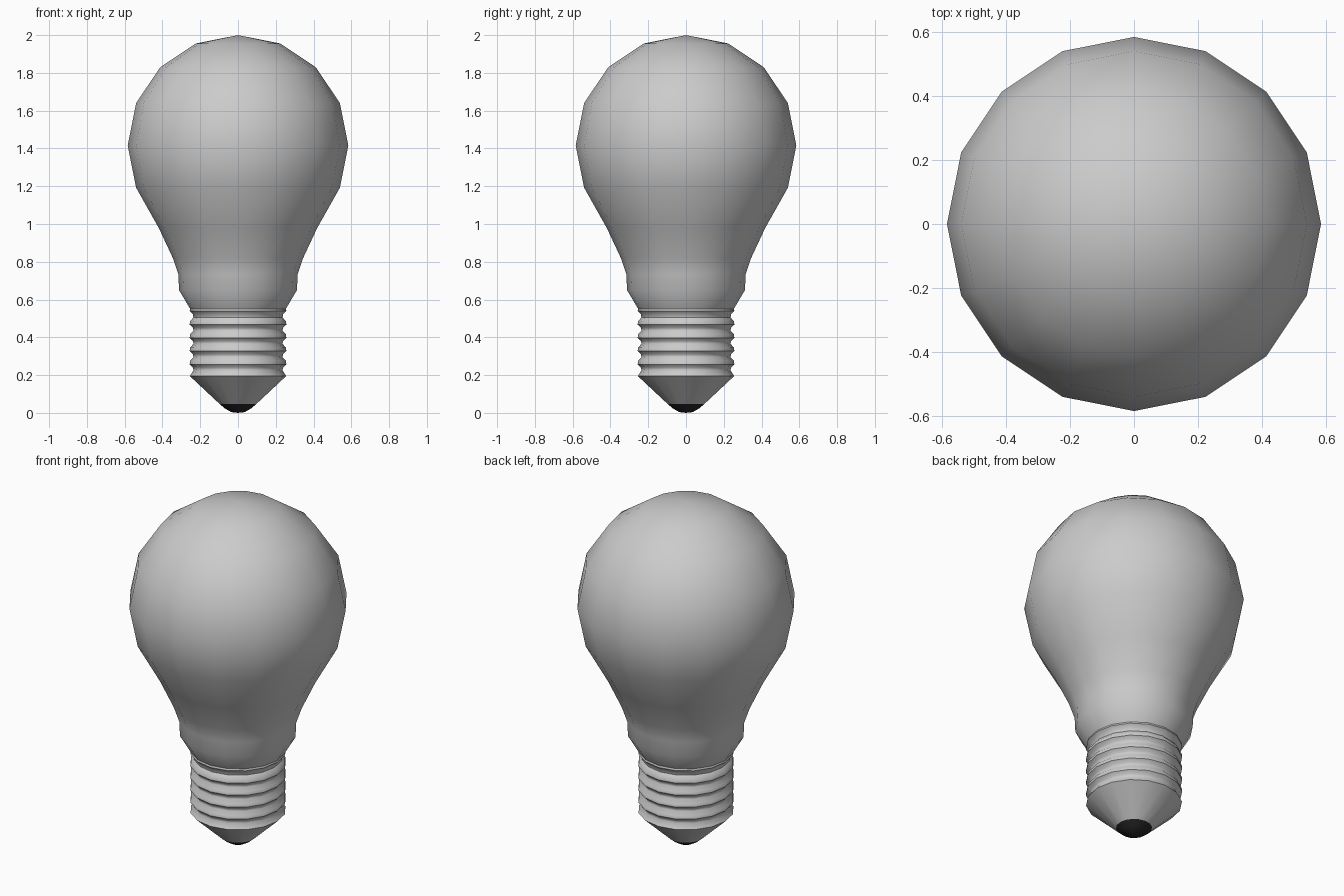
import bpy, bmesh, math

if "Cube" in bpy.data.objects:
    bpy.data.objects.remove(bpy.data.objects["Cube"])

SIDES = 16


def lathe(name, profile, color=None):
    """Spin a (radius, z) profile, listed bottom to top, around the z axis."""
    bm = bmesh.new()
    rings = []
    for r, z in profile:
        if r == 0:
            rings.append([bm.verts.new((0, 0, z))] * SIDES)
        else:
            rings.append([bm.verts.new((r * math.cos(2 * math.pi * i / SIDES),
                                        r * math.sin(2 * math.pi * i / SIDES), z))
                          for i in range(SIDES)])
    for low, high in zip(rings, rings[1:]):
        for i in range(SIDES):
            j = (i + 1) % SIDES
            corners = list(dict.fromkeys((low[i], low[j], high[j], high[i])))
            bm.faces.new(corners)
    bmesh.ops.recalc_face_normals(bm, faces=bm.faces)
    mesh = bpy.data.meshes.new(name)
    bm.to_mesh(mesh)
    bm.free()
    obj = bpy.data.objects.new(name, mesh)
    bpy.context.collection.objects.link(obj)
    if color:
        mat = bpy.data.materials.new(name + "_material")
        mat.diffuse_color = color
        mat.use_nodes = True
        mat.node_tree.nodes["Principled BSDF"].inputs["Base Color"].default_value = mat.diffuse_color
        mesh.materials.append(mat)
    bpy.ops.object.select_all(action='DESELECT')
    obj.select_set(True)
    bpy.context.view_layer.objects.active = obj
    bpy.ops.object.shade_smooth_by_angle(angle=math.radians(50))
    return obj


# Glass envelope: round dome, tapering neck, collar tucked into the cap
R, CENTRE = 0.584, 1.416
dome = [(R * math.cos(math.radians(a)), CENTRE + R * math.sin(math.radians(a)))
        for a in (-22.5, 0, 22.5, 45, 67.5)]
neck = [(0.25, 0.545), (0.312, 0.65), (0.316, 0.735), (0.345, 0.82), (0.42, 0.98)]
lathe("glass_bulb", neck + dome + [(0, 2.0)])

# Screw cap: insulator cone, ridged thread, rim
thread = [(0.255, 0.195)]
for k in range(4):
    z = 0.225 + k * 0.07
    thread += [(0.236, z), (0.238, z + 0.015), (0.256, z + 0.032), (0.254, z + 0.05)]
cap_top = [(0.236, 0.505), (0.24, 0.525), (0.256, 0.54), (0.25, 0.56), (0, 0.56)]
lathe("screw_cap", [(0.096, 0.046)] + thread + cap_top)

# Black contact tip
lathe("contact_tip", [(0, 0.0), (0.035, 0.004), (0.07, 0.024), (0.096, 0.046)],
      (0.02, 0.02, 0.02, 1))
